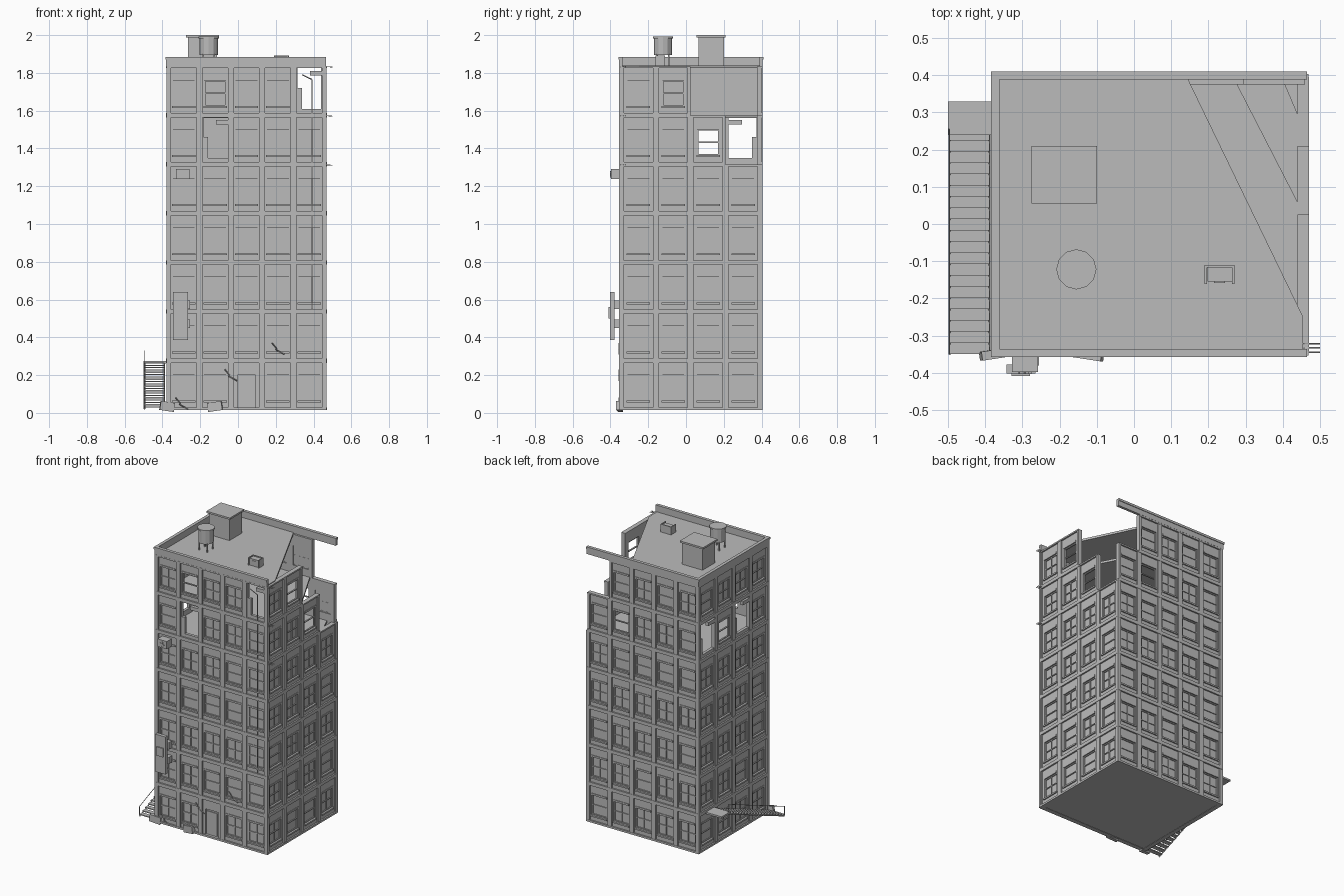
import bpy, bmesh, math, random
from mathutils import Matrix, Vector

cube = bpy.data.objects.get("Cube")
if cube:
    bpy.data.objects.remove(cube)
random.seed(4)

grey = bpy.data.materials.new("concrete_grey")
grey.use_nodes = True
COLOUR = (0.5, 0.5, 0.5, 1)
grey.diffuse_color = COLOUR
grey.node_tree.nodes["Principled BSDF"].inputs["Base Color"].default_value = COLOUR

CX, CY, HX, HY = 0.045, 0.025, 0.415, 0.37
BASE, STOREY = 0.015, 0.26
ROOF = BASE + 7 * STOREY


def box(bm, x, y, z, m=Matrix()):
    """Add a box given its (min, max) range on each axis."""
    size = Matrix.Diagonal((x[1] - x[0], y[1] - y[0], z[1] - z[0], 1))
    mid = Matrix.Translation((sum(x) / 2, sum(y) / 2, sum(z) / 2))
    bmesh.ops.create_cube(bm, size=1, matrix=m @ mid @ size)


def rod(bm, a, b, r=0.002, sides=6):
    a, b = Vector(a), Vector(b)
    m = Matrix.Translation((a + b) / 2) @ (b - a).to_track_quat('Z', 'Y').to_matrix().to_4x4()
    bmesh.ops.create_cone(bm, cap_ends=True, segments=sides, radius1=r, radius2=r,
                          depth=(b - a).length, matrix=m)


def finish(name, bm):
    mesh = bpy.data.meshes.new(name)
    bm.to_mesh(mesh)
    bm.free()
    mesh.materials.append(grey)
    ob = bpy.data.objects.new(name, mesh)
    bpy.context.collection.objects.link(ob)
    return ob


def rim(bm, w, m):
    """Raised border: pilaster halves and storey bands."""
    h = w / 2
    for s in (-1, 1):
        box(bm, sorted((s * h, s * (h - 0.016))), (-0.008, 0.02), (0, STOREY), m)
    box(bm, (-h, h), (-0.01, 0.02), (0, 0.013), m)
    box(bm, (-h, h), (-0.01, 0.02), (STOREY - 0.01, STOREY), m)


def window_bay(walls, windows, w, m, glazed=True):
    h, o, lo, hi = w / 2, 0.058, 0.05, 0.185
    rim(walls, w, m)
    # wall around the opening
    for s in (-1, 1):
        box(walls, sorted((s * o, s * h)), (0, 0.02), (0, STOREY), m)
    box(walls, (-o, o), (0, 0.02), (0, lo), m)
    box(walls, (-o, o), (0, 0.02), (hi, STOREY), m)
    # lintel and sill
    box(walls, (-o, o), (-0.004, 0.01), (hi, hi + 0.012), m)
    box(walls, (-o - 0.004, o + 0.004), (-0.008, 0.01), (lo - 0.01, lo), m)
    # sash and glass
    mid = (lo + hi) / 2
    for s in (-1, 1):
        box(windows, sorted((s * o, s * (o - 0.006))), (0.005, 0.015), (lo, hi), m)
    for z in (lo, mid - 0.003, hi - 0.006):
        box(windows, (-o, o), (0.005, 0.015), (z, z + 0.006), m)
    if glazed:
        if random.random() < 0.65:
            box(windows, (-0.003, 0.003), (0.005, 0.015), (lo, hi), m)
        box(windows, (-o, o), (0.011, 0.014), (lo, hi), m)


def broken_bay(walls, w, m):
    h = w / 2
    rim(walls, w, m)
    box(walls, (-h, -h + 0.045), (0, 0.02), (0, 0.145), m)
    box(walls, (-h, -h + 0.022), (0, 0.02), (0.145, STOREY), m)
    box(walls, (-h, h), (0, 0.02), (0, 0.035), m)
    box(walls, (0.005, 0.08), (-0.008, 0.014), (0.212, 0.236), m)


def door_bay(walls, w, m):
    h, o, top = w / 2, 0.048, 0.185
    rim(walls, w, m)
    box(walls, (-h, h), (0.008, 0.02), (0, STOREY), m)
    for s in (-1, 1):
        box(walls, sorted((s * o, s * h)), (0, 0.02), (0, STOREY), m)
    box(walls, (-o, o), (0, 0.02), (top, STOREY), m)
    box(walls, (-o + 0.01, o - 0.01), (0.003, 0.01), (0.02, top - 0.012), m)


# Facades: (storey, bay) counted from the bottom and from the left, seen outside
sides = {
    "front": dict(n=5, broken={(5, 1), (6, 4)}, empty={(6, 1)}, gone=set()),
    "left": dict(n=4, broken=set(), empty={(6, 1), (5, 2)}, gone={(6, 2), (6, 3), (5, 3)}),
    "back": dict(n=5, broken=set(), empty={(5, 1)}, gone={(6, 0)}),
    "right": dict(n=4, broken={(5, 0), (5, 2)}, empty={(5, 1)}, gone=set()),
}
for k, (name, side) in enumerate(sides.items()):
    half, out = (HX, HY) if k % 2 == 0 else (HY, HX)
    w = 2 * half / side["n"]
    turn = Matrix.Translation((CX, CY, 0)) @ Matrix.Rotation(k * math.pi / 2, 4, 'Z')
    walls, windows = bmesh.new(), bmesh.new()
    for f in range(7):
        for b in range(side["n"]):
            m = turn @ Matrix.Translation((-half + (b + 0.5) * w, -out, BASE + f * STOREY))
            if (f, b) in side["gone"]:
                continue
            if (f, b) in side["broken"]:
                broken_bay(walls, w, m)
            elif name == "front" and (f, b) == (0, 2):
                door_bay(walls, w, m)
            else:
                window_bay(walls, windows, w, m, (f, b) not in side["empty"])
    finish(name + "_wall", walls)
    finish(name + "_windows", windows)

# Corner posts
bm = bmesh.new()
for sx in (-1, 1):
    for sy in (-1, 1):
        x, y = CX + sx * HX, CY + sy * HY
        top = BASE + 5 * STOREY if sx == sy == 1 else ROOF
        box(bm, (x - 0.009, x + 0.009), (y - 0.009, y + 0.009), (BASE, top))
finish("corner_posts", bm)

# Floor slabs, the upper ones broken off at the back corner
x0, x1, y0, y1 = CX - HX + 0.005, CX + HX - 0.005, CY - HY + 0.005, CY + HY - 0.005


def slab(name, z, thick, cut=None):
    pts = [(x0, y0), (x1, y0)]
    pts += [(x1, cut[1]), (cut[0], y1)] if cut else [(x1, y1)]
    pts.append((x0, y1))
    bm = bmesh.new()
    face = bm.faces.new([bm.verts.new((x, y, z - thick)) for x, y in pts])
    ext = bmesh.ops.extrude_face_region(bm, geom=[face])
    bmesh.ops.translate(bm, vec=(0, 0, thick),
                        verts=[v for v in ext["geom"] if isinstance(v, bmesh.types.BMVert)])
    bmesh.ops.recalc_face_normals(bm, faces=bm.faces)
    finish(name, bm)


slab("ground_floor", BASE + 0.012, 0.01)
slab("fifth_floor", BASE + 4 * STOREY, 0.015)
slab("sixth_floor", BASE + 5 * STOREY, 0.015, (0.4, 0.26))
slab("seventh_floor", BASE + 6 * STOREY, 0.015, (0.27, 0.03))
slab("roof", ROOF + 0.005, 0.015, (0.145, -0.25))

# Parapet on the three standing sides
bm = bmesh.new()
px, pX, py, pY = CX - HX - 0.014, 0.465, CY - HY - 0.013, CY + HY + 0.015
for zr, g in (((ROOF, ROOF + 0.035), 0.004), ((ROOF + 0.035, ROOF + 0.05), 0)):
    box(bm, (px + g, pX), (py + g, py + 0.022), zr)
    box(bm, (px + g, pX), (pY - 0.022, pY - g), zr)
    box(bm, (px + g, px + 0.022), (py + 0.022, pY - 0.022), zr)
finish("parapet", bm)

# Stair house on the roof
bm = bmesh.new()
box(bm, (-0.265, -0.11), (0.065, 0.2), (ROOF, 1.988))
box(bm, (-0.276, -0.1), (0.055, 0.21), (1.988, 2.0))
finish("stair_house", bm)

# Water tank on legs
bm = bmesh.new()
tank = (-0.155, -0.122)
rod(bm, (*tank, 1.895), (*tank, 1.982), 0.048, 12)
rod(bm, (*tank, 1.982), (*tank, 1.992), 0.054, 12)
for sx in (-1, 1):
    for sy in (-1, 1):
        x, y = tank[0] + sx * 0.03, tank[1] + sy * 0.03
        box(bm, (x - 0.004, x + 0.004), (y - 0.004, y + 0.004), (ROOF, 1.9))
finish("water_tank", bm)

# Roof vent with a hood open to the front
bm = bmesh.new()
box(bm, (0.197, 0.263), (-0.155, -0.115), (ROOF, 1.887))
box(bm, (0.19, 0.27), (-0.117, -0.11), (ROOF, 1.893))
for x in (0.19, 0.264):
    box(bm, (x, x + 0.006), (-0.162, -0.11), (ROOF, 1.893))
box(bm, (0.215, 0.245), (-0.159, -0.15), (1.855, 1.877))
finish("roof_vent", bm)

# Air conditioner with a cross-shaped fan
bm = bmesh.new()
box(bm, (-0.328, -0.258), (-0.398, -0.345), (1.238, 1.29))
for a in (0.3, 1.87):
    m = Matrix.Translation((-0.293, -0.4, 1.264)) @ Matrix.Rotation(a, 4, 'Y')
    box(bm, (-0.017, 0.017), (-0.003, 0.003), (-0.004, 0.004), m)
finish("air_conditioner", bm)

# Sign board on brackets
bm = bmesh.new()
box(bm, (-0.343, -0.265), (-0.402, -0.378), (0.385, 0.64))
for z in (0.45, 0.55):
    box(bm, (-0.325, -0.255), (-0.38, -0.345), (z, z + 0.045))
box(bm, (-0.33, -0.28), (-0.409, -0.4), (0.5, 0.56))
finish("sign_board", bm)

# Side stair: treads, stringers, landing and handrail
bm = bmesh.new()
steps, top_y, foot_y, top_z = 20, 0.255, -0.35, 0.27
for i in range(steps):
    t = (i + 0.5) / steps
    y, z = top_y + (foot_y - top_y) * t, top_z + (0.025 - top_z) * t
    box(bm, (-0.497, -0.388), (y - 0.015, y + 0.015), (z - 0.003, z + 0.003))
for x in (-0.495, -0.39):
    rod(bm, (x, top_y, top_z - 0.006), (x, foot_y, 0.02), 0.004, 4)
box(bm, (-0.5, -0.38), (0.24, 0.33), (top_z - 0.008, top_z + 0.004))
rod(bm, (-0.497, top_y, 0.33), (-0.497, foot_y, 0.085))
for y, z in ((top_y, top_z), (foot_y, 0.025)):
    rod(bm, (-0.497, y, z), (-0.497, y, z + 0.06))
finish("side_stair", bm)

# Rubble blocks at the foot of the front
bm = bmesh.new()
for x, y, a in ((-0.375, -0.35, 0.15), (-0.122, -0.352, -0.15)):
    m = Matrix.Translation((x, y, 0.034)) @ Matrix.Rotation(a, 4, 'Y') @ Matrix.Rotation(a, 4, 'Z')
    box(bm, (-0.038, 0.038), (-0.012, 0.012), (-0.024, 0.024), m)
finish("rubble", bm)

# Cracks in the front, as thin bent strips
bm = bmesh.new()
for x, z in ((0.18, 0.37), (-0.07, 0.23), (-0.33, 0.08)):
    path = [(x, z), (x + 0.025, z - 0.03), (x + 0.02, z - 0.035), (x + 0.065, z - 0.06)]
    for a, b in zip(path, path[1:]):
        rod(bm, (a[0], -0.354, a[1]), (b[0], -0.354, b[1]), 0.003, 4)
finish("cracks", bm)

# Loose cable and bare reinforcing bars
bm = bmesh.new()
path = [(0.34, 1.79), (0.392, 1.765), (0.392, 0.55)]
for a, b in zip(path, path[1:]):
    rod(bm, (a[0], -0.352, a[1]), (b[0], -0.352, b[1]), 0.003)
for f in (5, 6, 7):
    for y in (-0.345, -0.333, -0.322):
        z = BASE + f * STOREY
        rod(bm, (0.44, y, z), (0.5, y, z - 0.004))
finish("cable_and_bars", bm)
